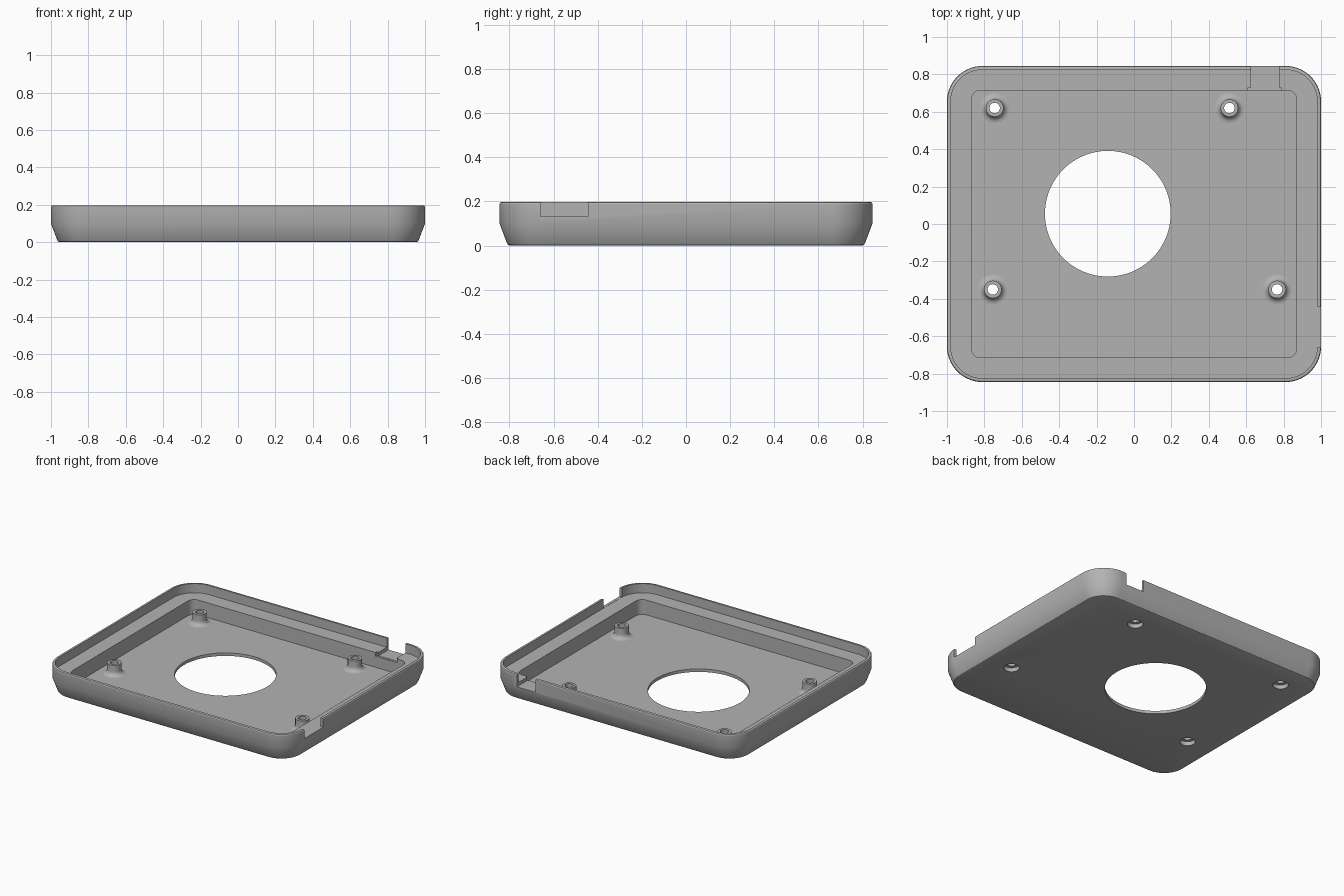
import bpy, bmesh, math
from mathutils import Matrix, Vector

cube = bpy.data.objects.get("Cube")
if cube:
    bpy.data.objects.remove(cube, do_unlink=True)

HX, HY, H = 1.0, 0.845, 0.197      # half sizes and height of the tray
FLOOR, LEDGE = 0.022, 0.13         # inner levels
BOSSES = [(-0.745, 0.62), (0.51, 0.62), (-0.755, -0.35), (0.765, -0.35)]
BORE = 0.052

grey = bpy.data.materials.new("plain_grey")
grey.use_nodes = True
GREY = (0.45, 0.45, 0.45, 1)
grey.diffuse_color = GREY
grey.node_tree.nodes["Principled BSDF"].inputs["Base Color"].default_value = GREY


def finish(bm, name):
    bmesh.ops.recalc_face_normals(bm, faces=bm.faces)
    mesh = bpy.data.meshes.new(name)
    bm.to_mesh(mesh)
    bm.free()
    mesh.materials.append(grey)
    obj = bpy.data.objects.new(name, mesh)
    bpy.context.collection.objects.link(obj)
    return obj


def smooth(obj):
    bpy.ops.object.select_all(action='DESELECT')
    obj.select_set(True)
    bpy.context.view_layer.objects.active = obj
    bpy.ops.object.shade_smooth_by_angle(angle=math.radians(25))


def rounded_ring(bm, hx, hy, radius, z, steps=14):
    """Ring of vertices along a rounded rectangle."""
    ring = []
    for q, (sx, sy) in enumerate([(1, 1), (-1, 1), (-1, -1), (1, -1)]):
        for i in range(steps + 1):
            a = math.pi / 2 * (q + i / steps)
            ring.append(bm.verts.new((sx * (hx - radius) + radius * math.cos(a),
                                      sy * (hy - radius) + radius * math.sin(a), z)))
    return ring


def bridge(bm, a, b):
    n = len(a)
    for i in range(n):
        j = (i + 1) % n
        bm.faces.new((a[i], a[j], b[j], b[i]))


def box(name, lo, hi):
    lo, hi = Vector(lo), Vector(hi)
    bm = bmesh.new()
    bmesh.ops.create_cube(bm, size=1, matrix=Matrix.Translation((lo + hi) / 2)
                          @ Matrix.Diagonal((*(hi - lo), 1)))
    return finish(bm, name)


def cylinder(name, x, y, radius, segments):
    bm = bmesh.new()
    bmesh.ops.create_cone(bm, cap_ends=True, segments=segments, radius1=radius,
                          radius2=radius, depth=0.2, matrix=Matrix.Translation((x, y, 0)))
    return finish(bm, name)


# Tray shell: (inset from the outside, corner radius, height), outside to inside
bm = bmesh.new()
sections = [(0.046, 0.145, 0), (0.039, 0.15, 0.003), (0.034, 0.155, 0.01),
            (0, 0.19, 0.1), (0, 0.19, H - 0.008), (0.003, 0.187, H - 0.002),
            (0.008, 0.182, H), (0.02, 0.17, H), (0.02, 0.17, LEDGE),
            (0.13, 0.05, LEDGE), (0.13, 0.05, FLOOR)]
rings = [rounded_ring(bm, HX - d, HY - d, r, z) for d, r, z in sections]
for a, b in zip(rings, rings[1:]):
    bridge(bm, a, b)
bm.faces.new(rings[0])
bm.faces.new(rings[-1])
tray = finish(bm, "tray")

# Openings: large floor hole, screw bores, side notch, rear cable slot
cutters = [cylinder("floor_hole_cutter", -0.14, 0.055, 0.336, 96),
           box("side_notch_cutter", (0.93, -0.66, LEDGE + 0.001), (1.1, -0.445, 0.3)),
           box("rear_slot_cutter", (0.625, 0.6, 0.105), (0.775, 0.95, 0.3)),
           box("rear_recess_cutter", (0.61, 0.6, 0.103), (0.785, 0.73, 0.3))]
cutters += [cylinder("bore_cutter", x, y, BORE, 32) for x, y in BOSSES]
for cutter in cutters:
    cutter.hide_render = True
    mod = tray.modifiers.new(cutter.name, 'BOOLEAN')
    mod.operation, mod.solver, mod.object = 'DIFFERENCE', 'EXACT', cutter
depsgraph = bpy.context.evaluated_depsgraph_get()
tray.data = bpy.data.meshes.new_from_object(tray.evaluated_get(depsgraph))
tray.modifiers.clear()
for cutter in cutters:
    bpy.data.objects.remove(cutter, do_unlink=True)
smooth(tray)

# Screw bosses: hollow posts with a flared foot and a counterbore below
FILLET, POST = 0.033, 0.047
profile = [(0.028, 0.1), (POST, 0.1)]
for i in range(7):
    a = math.pi + math.pi / 2 * i / 6
    profile.append((POST + FILLET + FILLET * math.cos(a),
                    FLOOR + FILLET + FILLET * math.sin(a)))
profile += [(BORE, FLOOR), (BORE, 0.03), (0.028, 0.03)]
for n, (x, y) in enumerate(BOSSES, 1):
    bm = bmesh.new()
    loops = [[bm.verts.new((x + r * math.cos(math.tau * k / 32),
                            y + r * math.sin(math.tau * k / 32), z))
              for k in range(32)] for r, z in profile]
    for a, b in zip(loops, loops[1:] + loops[:1]):
        bridge(bm, a, b)
    smooth(finish(bm, f"screw_boss_{n}"))
